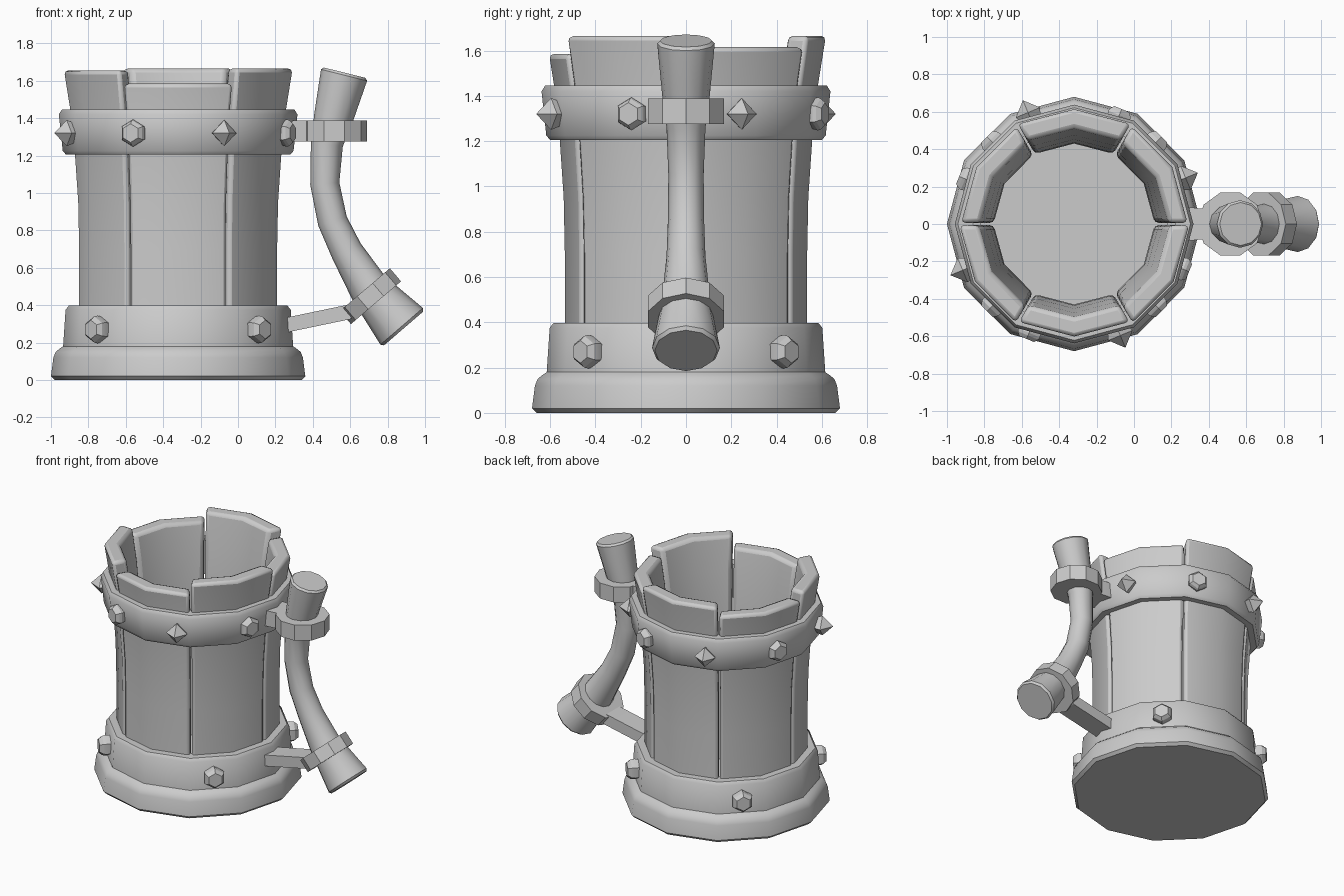
import bpy, bmesh
from math import radians, pi, cos, sin
from mathutils import Matrix, Vector

if "Cube" in bpy.data.objects:
    bpy.data.objects.remove(bpy.data.objects["Cube"])

CENTER = Matrix.Translation((-0.32, 0, 0))


def make(name, verts, faces, bevel=0, angle=40, matrix=Matrix()):
    bm = bmesh.new()
    vs = [bm.verts.new(matrix @ Vector(v)) for v in verts]
    for f in faces:
        bm.faces.new([vs[i] for i in f])
    bmesh.ops.remove_doubles(bm, verts=bm.verts, dist=1e-5)
    bmesh.ops.recalc_face_normals(bm, faces=bm.faces)
    me = bpy.data.meshes.new(name)
    bm.to_mesh(me)
    bm.free()
    ob = bpy.data.objects.new(name, me)
    bpy.context.collection.objects.link(ob)
    if bevel:
        mod = ob.modifiers.new("bevel", "BEVEL")
        mod.width, mod.segments, mod.angle_limit = bevel, 2, radians(angle)
    bpy.ops.object.select_all(action="DESELECT")
    bpy.context.view_layer.objects.active = ob
    ob.select_set(True)
    bpy.ops.object.shade_smooth_by_angle(angle=radians(angle))
    return ob


def rings_to_faces(count, n, closed, caps):
    faces = []
    for i in range(count if closed else count - 1):
        a, b = i * n, (i + 1) % count * n
        faces += [(a + k, a + (k + 1) % n, b + (k + 1) % n, b + k) for k in range(n)]
    if caps:
        faces += [tuple(range(n)), tuple(range((count - 1) * n, count * n))]
    return faces


def lathe(name, profile, n, matrix, closed=False, turn=0, **kw):
    """Revolve (radius, height) points around local z."""
    verts = [(r * cos(2 * pi * k / n + turn), r * sin(2 * pi * k / n + turn), z)
             for r, z in profile for k in range(n)]
    return make(name, verts, rings_to_faces(len(profile), n, closed, not closed),
                matrix=matrix, **kw)


# Base with foot, lower hoop and recessed floor
lathe("base", [(0.66, 0), (0.68, 0.02), (0.667, 0.12), (0.655, 0.15), (0.63, 0.17),
               (0.615, 0.18), (0.602, 0.375), (0.585, 0.397), (0.50, 0.397),
               (0.50, 0.10)], 12, CENTER)

# Upper hoop
lathe("upper_band", [(0.54, 1.205), (0.60, 1.205), (0.617, 1.225), (0.638, 1.42),
                     (0.622, 1.445), (0.54, 1.445)], 12, CENTER, closed=True)

# Six staves, each two facets wide, with uneven tops
for az, top in ((30, 1.615), (90, 1.665), (150, 1.60), (210, 1.655), (270, 1.585), (330, 1.665)):
    rows = [(0.535, 0.06), (0.535, 0.40), (0.535, 0.70), (0.54, 0.95), (0.557, 1.20),
            (0.58, 1.43), (0.58 + 0.16 * (top - 1.43), top)]
    verts = []
    for r, z in rows:
        for rad, sides in ((r, (-29.4, 0, 29.4)), (r - 0.105, (29.2, 0, -29.2))):
            for d in sides:
                a = radians(az + d)
                verts.append((rad * cos(a), rad * sin(a), z))
    n, last = 6, 6 * (len(rows) - 1)
    faces = rings_to_faces(len(rows), n, False, False)
    for s in (0, last):
        faces += [(s, s + 1, s + 4, s + 5), (s + 1, s + 2, s + 3, s + 4)]
    make(f"stave_{az}", verts, faces, bevel=0.022, matrix=CENTER)


# Studs and spikes around the hoops
def stud(name, az, z, profile, n):
    m = (CENTER @ Matrix.Rotation(radians(az), 4, "Z") @ Matrix.Translation((0, 0, z))
         @ Matrix.Rotation(pi / 2, 4, "Y"))
    lathe(name, profile, n, m, angle=20)


for q in range(4):
    stud(f"spike_{q}", 22.5 + 90 * q, 1.32,
         [(0.05, 0.59), (0.07, 0.645), (0.001, 0.715)], 4)
    stud(f"upper_stud_{q}", 67.5 + 90 * q, 1.32,
         [(0.06, 0.58), (0.073, 0.63), (0.068, 0.645), (0.05, 0.665)], 6)
    stud(f"lower_stud_{q}", 45 + 90 * q, 0.27,
         [(0.065, 0.56), (0.074, 0.61), (0.07, 0.635), (0.05, 0.66)], 6)

# Curved handle flaring at both ends (x, z, radius)
path = [(0.57, 1.643, 0.115), (0.567, 1.63, 0.127), (0.51, 1.40, 0.105), (0.475, 1.26, 0.086),
        (0.464, 1.05, 0.078), (0.505, 0.85, 0.080), (0.58, 0.69, 0.086), (0.70, 0.49, 0.108),
        (0.875, 0.287, 0.150), (0.885, 0.275, 0.138)]
verts = []
for i, (x, z, r) in enumerate(path):
    p, q = path[max(i - 1, 0)], path[min(i + 1, len(path) - 1)]
    if i <= 1:
        p, q = path[1], path[2]
    if i >= len(path) - 2:
        p, q = path[-3], path[-2]
    t = Vector((q[0] - p[0], 0, q[1] - p[1])).normalized()
    side = Vector((-t.z, 0, t.x))
    for k in range(12):
        a = 2 * pi * k / 12
        verts.append(Vector((x, 0, z)) + r * (cos(a) * side + sin(a) * Vector((0, 1, 0))))
make("handle", verts, rings_to_faces(len(path), 12, False, True))

# Collars gripping the handle
collar = [(0.176, -0.056), (0.176, 0.056)]
lathe("upper_collar", collar, 10, Matrix.Translation((0.515, 0, 1.332)), angle=20)
lathe("lower_collar", [(r, z * 0.82) for r, z in collar], 10,
      Matrix.Translation((0.708, 0, 0.448)) @ Matrix.Rotation(radians(-40.5), 4, "Y"), angle=20)


# Brackets joining collars to hoops: (x, z low, z high, half width) stations
def bracket(name, stations):
    verts = [(x, s * w, z) for x, lo, hi, w in stations
             for s, z in ((-1, lo), (1, lo), (1, hi), (-1, hi))]
    make(name, verts, rings_to_faces(len(stations), 4, False, True), angle=20)


bracket("upper_bracket", [(0.25, 1.276, 1.388, 0.09), (0.31, 1.276, 1.388, 0.088),
                          (0.38, 1.276, 1.388, 0.08), (0.45, 1.276, 1.388, 0.12)])
bracket("lower_bracket", [(0.24, 0.25, 0.33, 0.075), (0.60, 0.325, 0.405, 0.075),
                          (0.66, 0.38, 0.44, 0.075)])
